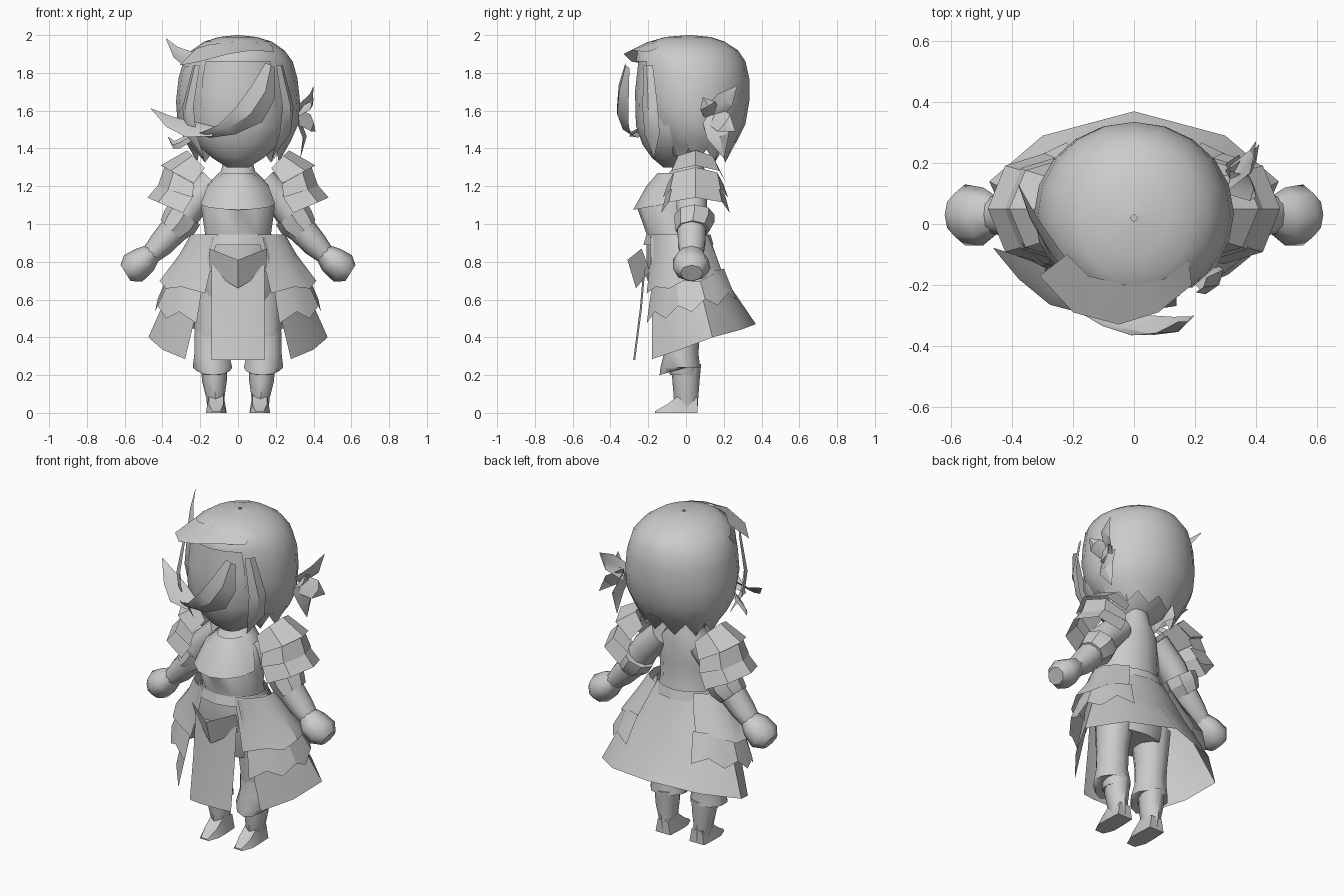
import bpy, math
from mathutils import Vector

if "Cube" in bpy.data.objects:
    bpy.data.objects.remove(bpy.data.objects["Cube"])

grey = bpy.data.materials.new("plain grey")
grey.diffuse_color = (0.6, 0.6, 0.6, 1)
grey.use_nodes = True
grey.node_tree.nodes["Principled BSDF"].inputs["Base Color"].default_value = grey.diffuse_color


def build(name, verts, faces, angle=40):
    me = bpy.data.meshes.new(name)
    me.from_pydata([tuple(v) for v in verts], [], faces)
    me.validate()
    me.materials.append(grey)
    ob = bpy.data.objects.new(name, me)
    bpy.context.collection.objects.link(ob)
    bpy.ops.object.select_all(action='DESELECT')
    ob.select_set(True)
    bpy.context.view_layer.objects.active = ob
    bpy.ops.object.shade_smooth_by_angle(angle=math.radians(angle))
    return ob


def grid(name, rows, closed=False, caps=False, angle=40, keep=lambda i, j: True):
    """Skin a list of equally long point rows."""
    n = len(rows[0])
    verts = [p for r in rows for p in r]
    faces = []
    for i in range(len(rows) - 1):
        for j in range(n if closed else n - 1):
            k = (j + 1) % n
            if keep(i, j):
                faces.append((i * n + j, i * n + k, (i + 1) * n + k, (i + 1) * n + j))
    if caps:
        faces.append(tuple(reversed(range(n))))
        faces.append(tuple(range(len(verts) - n, len(verts))))
    return build(name, verts, faces, angle)


def loft(name, rings, n=12, angle=50, tilt=0):
    """Upright tube; ring = (cx, cy, z, rx, ry); tilt lifts the back of the last ring."""
    rows = []
    for i, (cx, cy, z, rx, ry) in enumerate(rings):
        lift = tilt if i == len(rings) - 1 else 0
        ts = [2 * math.pi * j / n for j in range(n)]
        rows.append([(cx + rx * math.sin(t), cy - ry * math.cos(t), z + lift * (1 - math.cos(t)) / 2) for t in ts])
    return grid(name, rows, True, True, angle)


def limb(name, rings, s, n=8, angle=50):
    """Tube along a path in the xz plane; ring = (x, y, z, r_across, r_y)."""
    rows = []
    for i, (x, y, z, r, ry) in enumerate(rings):
        a, b = rings[max(i - 1, 0)], rings[min(i + 1, len(rings) - 1)]
        d = Vector((b[0] - a[0], 0, b[2] - a[2])).normalized()
        u = Vector((-d.z, 0, d.x))
        rows.append([(s * (x + u.x * r * math.cos(t)), y + ry * math.sin(t), z + u.z * r * math.cos(t))
                     for t in (2 * math.pi * j / n for j in range(n))])
    return grid(name, rows, True, True, angle)


def panel(name, rows, a0, a1, n, zig=0, s=1, angle=30):
    """Curved sheet round the body, 0 degrees = front; row = (z, slope, rx, ry, cy)."""
    out = []
    for i, (z, dz, rx, ry, cy) in enumerate(rows):
        row = []
        for j in range(n + 1):
            a = math.radians(a0 + (a1 - a0) * j / n)
            zz = z - dz * math.cos(a)
            if i == len(rows) - 1:
                zz += zig * (1 if j % 2 else -1)
            row.append((s * rx * math.sin(a), cy - ry * math.cos(a), zz))
        out.append(row)
    return grid(name, out, angle=angle)


def lock(name, path, across):
    """Ridged tapering hair lock; path = (x, y, z, half width)."""
    w, out = Vector(across).normalized(), []
    for x, y, z, h in path:
        p = Vector((x, y, z))
        ridge = p + Vector((p.x, p.y, 0)).normalized() * h * 0.35
        out.append([p - w * h, ridge, p + w * h])
    return grid(name, out, angle=35)


# Hair: one shell, open over the face, with a ragged lower edge
shell = [(2.0, .02, .01, .01), (1.99, .01, .1, .12), (1.965, .005, .18, .2), (1.92, .01, .245, .265),
         (1.86, .025, .29, .29), (1.77, .035, .315, .3), (1.65, .035, .328, .3), (1.53, .045, .32, .27),
         (1.44, .055, .28, .215), (1.36, .06, .215, .155)]
N = 20
rows = [[(rx * math.sin(t), cy - ry * math.cos(t), z + (.035 * (-1) ** j if i == len(shell) - 1 else 0))
         for j, t in enumerate(2 * math.pi * j / N for j in range(N))] for i, (z, cy, rx, ry) in enumerate(shell)]
grid("hair_shell", rows, True, False, 50, lambda i, j: i < 4 or 2 <= j < N - 2)
loft("face", [(0, -.03, 1.88, .24, .22), (0, -.035, 1.7, .28, .235), (0, -.04, 1.52, .275, .225),
              (0, -.05, 1.42, .22, .18), (0, -.06, 1.35, .14, .12), (0, -.06, 1.3, .06, .06)], 14)

# Overhanging brow fringe and the big sweeping bang
grid("brow_fringe", [[(-.22, -.1, 1.93), (-.15, -.17, 1.95), (-.03, -.2, 1.965), (.1, -.18, 1.96), (.18, -.12, 1.945)],
                     [(-.31, -.17, 1.84), (-.2, -.29, 1.86), (-.05, -.33, 1.9), (.08, -.29, 1.92), (.19, -.2, 1.91)]])
lock("big_bang", [(.17, -.31, 1.84, .03), (.135, -.33, 1.7, .075), (.06, -.335, 1.58, .085),
                  (-.06, -.315, 1.5, .055), (-.17, -.27, 1.47, .03), (-.28, -.18, 1.49, .003)], (.8, .35, -.45))
lock("crown_tuft", [(-.19, -.18, 1.88, .03), (-.26, -.09, 1.87, .045), (-.33, .02, 1.91, .03),
                    (-.38, .13, 1.98, .002)], (.4, .1, 1))
lock("side_flick", [(-.12, -.27, 1.49, .045), (-.25, -.22, 1.5, .065), (-.36, -.15, 1.54, .045),
                    (-.46, -.08, 1.61, .002)], (.4, .7, .6))
lock("low_flick", [(-.22, -.15, 1.48, .03), (-.3, -.13, 1.43, .03), (-.34, -.1, 1.42, .02),
                   (-.37, -.06, 1.46, .002)], (.2, 0, 1))
# Tufts behind one ear
for i, (tip, h) in enumerate([((.4, .27, 1.73), .05), ((.4, .09, 1.67), .045), ((.41, .26, 1.49), .055),
                              ((.33, .2, 1.35), .06)]):
    root, t = Vector((.3, .14, 1.58)), Vector(tip)
    mid = root.lerp(t, .5) + Vector((.03, 0, 0))
    d = (t - root).normalized()
    lock(f"ear_tuft_{i}", [(*root, h), (*mid, h), (*t, .002)], d.cross(Vector((1, 0, 0))))
# Cheek locks
for s in (1, -1):
    lock("cheek_lock", [(s * .22, -.2, 1.84, .03), (s * .265, -.19, 1.62, .05), (s * .25, -.18, 1.48, .05),
                        (s * .18, -.17, 1.35, .002)], (.18, .25 * s, 0))

# Body, breastplate and belt
loft("torso", [(0, .02, 1.36, .07, .06), (0, .01, 1.28, .09, .09), (0, -.025, 1.21, .165, .135),
               (0, -.075, 1.09, .195, .185), (0, -.05, .95, .175, .16), (0, -.04, .88, .2, .17),
               (0, -.03, .72, .23, .18), (0, -.02, .55, .2, .13)], 12)
panel("breastplate", [(1.27, 0, .08, .1, -.05), (1.2, 0, .165, .16, -.05), (1.11, .035, .2, .2, -.08)], -80, 80, 6)
panel("belt", [(.945, 0, .195, .17, -.04), (.89, 0, .21, .185, -.04)], 0, 360, 14)

# Faceted skirt, open at the front, and its layered side plates
half = [[(.13, -.19, .93), (.19, -.11, .93), (.205, -.01, .93), (.13, .09, .93), (0, .125, .93)],
        [(.2, -.18, .62), (.31, -.06, .65), (.35, .07, .68), (.22, .17, .7), (0, .2, .72)],
        [(.28, -.18, .285), (.4, -.03, .335), (.475, .14, .4), (.3, .29, .44), (0, .37, .47)]]
grid("skirt", [r + [(-x, y, z) for x, y, z in reversed(r[:-1])] for r in half], angle=45)
for s in (1, -1):
    panel("upper_hip_plate", [(.945, 0, .25, .17, -.035), (.84, .02, .31, .19, -.015),
                              (.69, .05, .415, .23, .0)], 25, 150, 6, .012, s)
    panel("lower_hip_plate", [(.72, .05, .375, .22, .01), (.56, .07, .44, .275, .03)], 30, 150, 8, .025, s)

# Hanging front cloth and pointed belt plate
grid("front_cloth", [[(x, y + abs(x) * .15, z) for x in (-.14, -.07, .07, .14)]
                     for y, z in ((-.235, .78), (-.255, .55), (-.29, .28))])
grid("belt_plate", [[(x, y + abs(x) * .5, z + abs(x) * k) for x in (-.15, -.08, 0, .08, .15)]
                    for y, z, k in ((-.31, .81, .4), (-.265, .66, .6))], angle=25)

for s in (1, -1):
    # Legs, trouser cuffs, boots
    loft("leg", [(s * .13, -.01, .65, .11, .12), (s * .14, -.02, .45, .095, .095),
                 (s * .135, -.02, .3, .085, .085), (s * .13, -.01, .2, .065, .075)], 10)
    loft("trouser_cuff", [(s * .14, -.02, .43, .095, .09), (s * .14, -.025, .32, .095, .09),
                          (s * .135, -.03, .24, .11, .105), (s * .13, -.035, .2, .09, .105)], 10, tilt=.06)
    loft("boot_shaft", [(s * .125, 0, .26, .07, .08), (s * .125, 0, .17, .066, .072),
                        (s * .12, .0, .08, .048, .065), (s * .115, .01, .0, .045, .05)], 8)
    foot = [[(s * (.115 + x * w), y, z) for x, z in ((-1, 0), (-.7, h), (.7, h), (1, 0))]
            for y, w, h in ((.06, .05, .08), (-.03, .055, .1), (-.1, .055, .045), (-.165, .03, .008))]
    grid("boot_foot", foot, True, True)
    # Arms, cuffs, fists
    limb("arm", [(.13, .03, 1.22, .08, .08), (.25, .03, 1.1, .085, .085), (.32, .03, .99, .08, .08),
                 (.41, .03, .89, .068, .075), (.47, .03, .83, .05, .06)], s, 10)
    limb("fist", [(.45, .03, .85, .05, .06), (.495, .025, .81, .075, .095), (.555, .03, .765, .085, .1),
                  (.595, .03, .74, .05, .06)], s, 8)
    limb("elbow_cuff", [(.35, .035, .965, .08, .09), (.31, .045, 1.01, .1, .105),
                        (.285, .045, 1.05, .1, .105)], s, 8, 25)
    # Layered shoulder guards, arched over the arm
    tiers = [((.27, 1.39, .19, 1.31, .12), (.41, 1.31, .26, 1.23, .165)),
             ((.39, 1.3, .255, 1.225, .15), (.425, 1.2, .27, 1.15, .175)),
             ((.41, 1.22, .26, 1.16, .16), (.48, 1.14, .32, 1.07, .185))]
    for i, tier in enumerate(tiers):
        rows = [[(s * (lx + (tx - lx) * math.cos(t)), .05 + ry * math.sin(t), lz + (tz - lz) * math.cos(t))
                 for t in (math.radians(-100 + 200 * j / 4) for j in range(5))]
                for tx, tz, lx, lz, ry in tier]
        grid(f"shoulder_guard_{i}", rows, angle=25)
